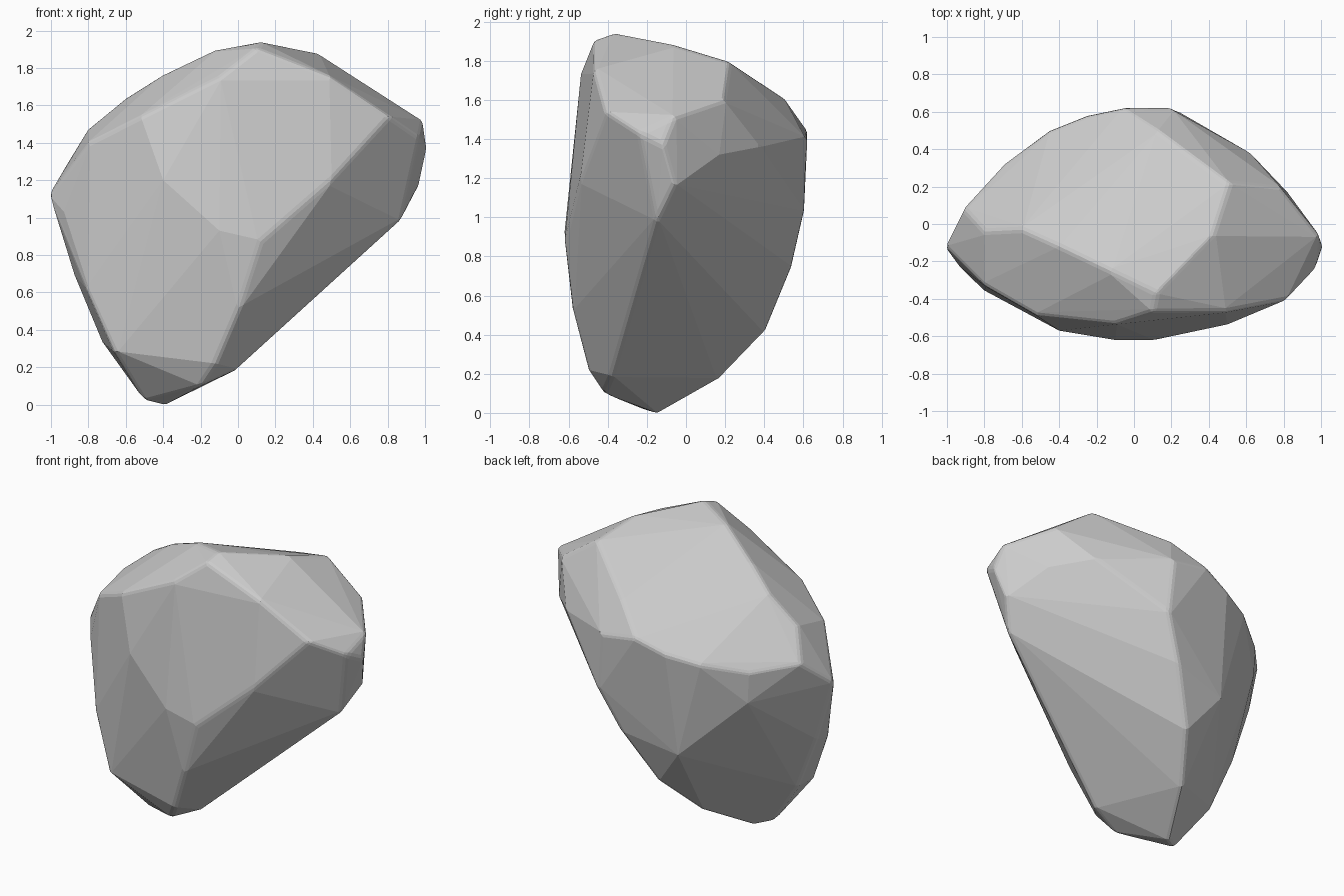
import bpy, bmesh

# Key corners of the boulder, grouped by ridge
top_ridge = [(.12, -.37, 1.94), (-.13, -.25, 1.895), (-.4, -.12, 1.765), (-.6, -.03, 1.64),
             (-.8, -.04, 1.475), (.42, -.06, 1.88), (.51, .22, 1.795), (.79, .19, 1.6)]
front_crease = [(.1, -.47, 1.905), (-.1, -.535, 1.75), (-.52, -.49, 1.54), (-.8, -.33, 1.4),
                (.5, -.47, 1.75), (.81, -.41, 1.54)]
front_lower = [(.5, -.54, 1.2), (.12, -.62, .87), (-.1, -.62, .93), (-.4, -.57, 1.2), (-.93, -.23, 1.03),
               (0, -.575, .5), (-.12, -.5, .22), (-.66, -.42, .28), (-.81, -.35, .62)]
side_edges = [(.99, -.06, 1.515), (1.01, -.12, 1.37), (.97, -.24, 1.43), (.965, -.06, 1.16), (.87, -.15, .98),
              (0, -.38, .19), (-1.01, -.12, 1.12), (-.88, -.13, .7), (-.73, -.15, .34)]
base = [(-.2, -.42, .1), (-.4, -.14, -.005), (-.5, -.22, .02)]
back = [(-.06, .62, 1.44), (.2, .62, 1.4), (.13, .5, 1.61), (.62, .38, 1.36), (.23, .605, 1.03), (.1, .54, .75),
        (-.08, .4, .41), (-.24, .17, .17), (-.25, .58, 1.37), (-.45, .5, 1.32), (-.69, .32, 1.26),
        (-.91, .08, 1.29), (-.28, .485, .67), (-.68, .32, 1.06), (.82, .17, 1.32)]

# Faceted boulder: convex skin over the corners
bm = bmesh.new()
for p in top_ridge + front_crease + front_lower + side_edges + base + back:
    bm.verts.new(p)
bmesh.ops.convex_hull(bm, input=bm.verts[:])
loose = [v for v in bm.verts if not v.link_faces]
bmesh.ops.delete(bm, geom=loose, context='VERTS')
# Merge nearly coplanar triangles into broad facets
bmesh.ops.dissolve_limit(bm, angle_limit=.05, verts=bm.verts[:], edges=bm.edges[:])
bmesh.ops.recalc_face_normals(bm, faces=bm.faces[:])
mesh = bpy.data.meshes.new("boulder")
bm.to_mesh(mesh)
bm.free()
boulder = bpy.data.objects.new("boulder", mesh)
bpy.context.collection.objects.link(boulder)

# Slightly worn edges
worn = boulder.modifiers.new("worn_edges", 'BEVEL')
worn.width = .02
worn.segments = 2
worn.limit_method = 'ANGLE'
worn.angle_limit = .4
